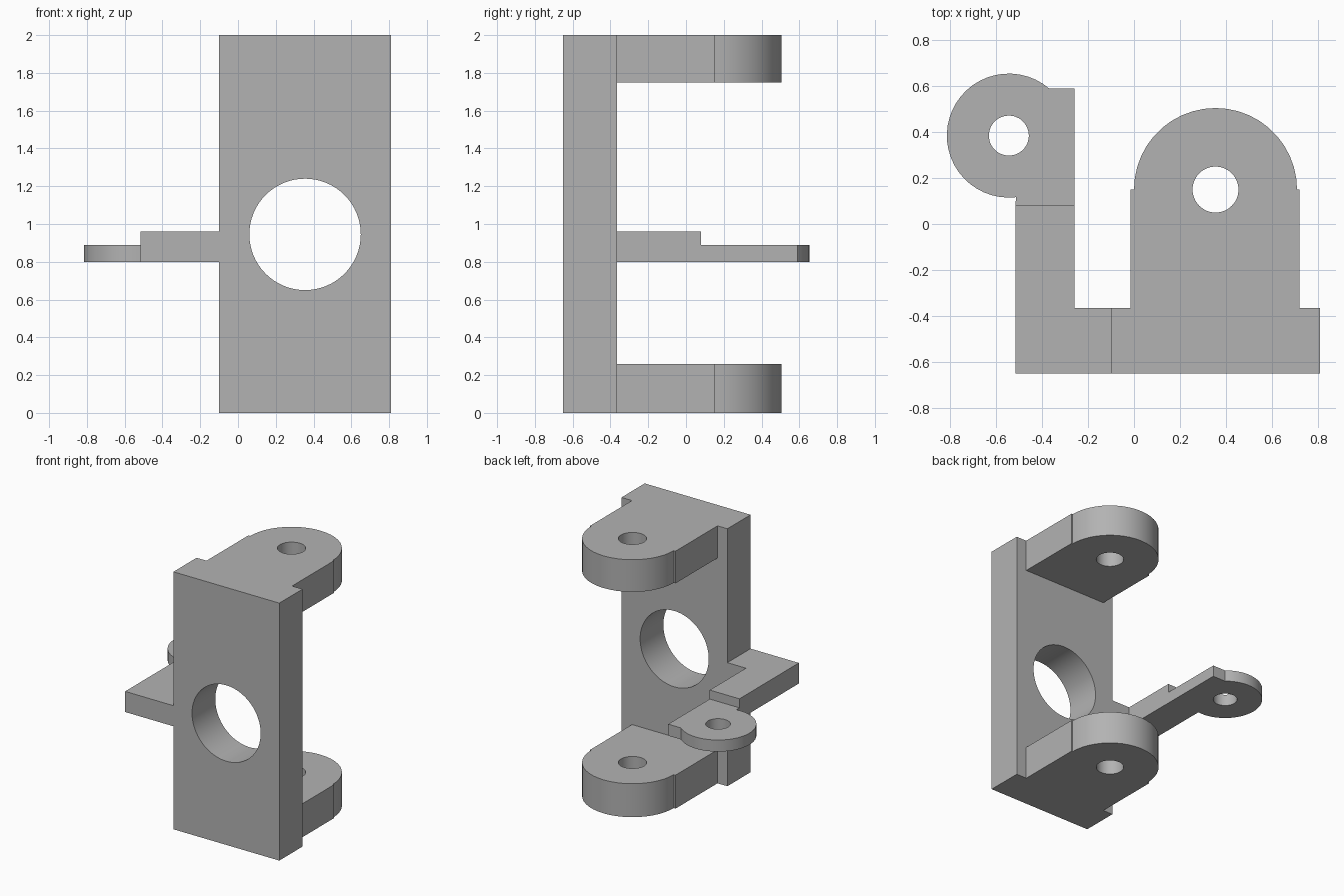
import bpy
import bmesh
from math import sin, cos, radians
from mathutils import Matrix, Vector

cube = bpy.data.objects.get("Cube")
if cube:
    bpy.data.objects.remove(cube, do_unlink=True)

grey = bpy.data.materials.new("plain grey")
grey.use_nodes = True
colour = (0.45, 0.45, 0.45, 1)
grey.diffuse_color = colour
grey.node_tree.nodes["Principled BSDF"].inputs["Base Color"].default_value = colour


def arc(centre, radius, start, end, steps):
    """Points along an arc, angles in degrees."""
    angles = [radians(start + (end - start) * i / steps) for i in range(steps + 1)]
    return [(centre[0] + radius * cos(a), centre[1] + radius * sin(a)) for a in angles]


def rectangle(x0, x1, y0, y1):
    return [(x0, y0), (x1, y0), (x1, y1), (x0, y1)]


def prism(name, outline, z0, z1):
    """Extrude a plan outline upwards from z0 to z1."""
    bm = bmesh.new()
    base = bm.faces.new([bm.verts.new((x, y, z0)) for x, y in outline])
    top = bmesh.ops.extrude_face_region(bm, geom=[base])["geom"]
    verts = [v for v in top if isinstance(v, bmesh.types.BMVert)]
    bmesh.ops.translate(bm, verts=verts, vec=(0, 0, z1 - z0))
    bmesh.ops.recalc_face_normals(bm, faces=bm.faces)
    mesh = bpy.data.meshes.new(name)
    bm.to_mesh(mesh)
    bm.free()
    mesh.materials.append(grey)
    obj = bpy.data.objects.new(name, mesh)
    bpy.context.collection.objects.link(obj)
    return obj


def select(obj):
    bpy.ops.object.select_all(action="DESELECT")
    obj.select_set(True)
    bpy.context.view_layer.objects.active = obj


def drill(obj, centre, radius, axis="Z", sides=48):
    """Cut a round through hole along the given axis."""
    turn = Matrix.Rotation(radians(90), 4, "X") if axis == "Y" else Matrix()
    bpy.ops.mesh.primitive_cylinder_add(vertices=sides, radius=radius, depth=1)
    cutter = bpy.context.object
    cutter.hide_render = True
    cutter.data.transform(Matrix.Translation(Vector(centre)) @ turn)
    cutter.data.materials.append(grey)
    cut = obj.modifiers.new("hole", "BOOLEAN")
    cut.operation = "DIFFERENCE"
    cut.solver = "EXACT"
    cut.object = cutter
    select(obj)
    bpy.ops.object.modifier_apply(modifier=cut.name)
    bpy.data.objects.remove(cutter, do_unlink=True)


def finish(obj):
    select(obj)
    bpy.ops.object.shade_smooth_by_angle(angle=radians(25))


# Upright back plate with a large bore
FRONT, BACK = -0.65, -0.365
plate = prism("upright_plate", rectangle(-0.1, 0.81, FRONT, BACK), 0, 2)
drill(plate, (0.355, -0.5, 0.945), 0.295, "Y", 64)
finish(plate)

# Matching rounded lugs at the bottom and top
pivot = (0.355, 0.15)
lug_outline = ([(-0.015, BACK), (0.72, BACK), (0.72, 0.15)]
               + arc(pivot, 0.355, 0, 180, 22) + [(-0.015, 0.15)])
for name, z0, z1 in (("bottom_lug", 0, 0.26), ("top_lug", 1.75, 2)):
    lug = prism(name, lug_outline, z0, z1)
    drill(lug, (*pivot, z0), 0.1)
    finish(lug)

# L-shaped side arm
arm_outline = [(-0.515, FRONT), (-0.1, FRONT), (-0.1, BACK),
               (-0.26, BACK), (-0.26, 0.08), (-0.515, 0.08)]
finish(prism("side_arm", arm_outline, 0.8, 0.96))

# Thin eyelet at the end of the arm
eye = (-0.545, 0.385)
eye_outline = ([(-0.515, 0.08), (-0.26, 0.08), (-0.26, 0.59)]
               + arc(eye, 0.27, 49.4, 276.4, 30))
eyelet = prism("arm_eyelet", eye_outline, 0.8, 0.89)
drill(eyelet, (*eye, 0.85), 0.087)
finish(eyelet)
